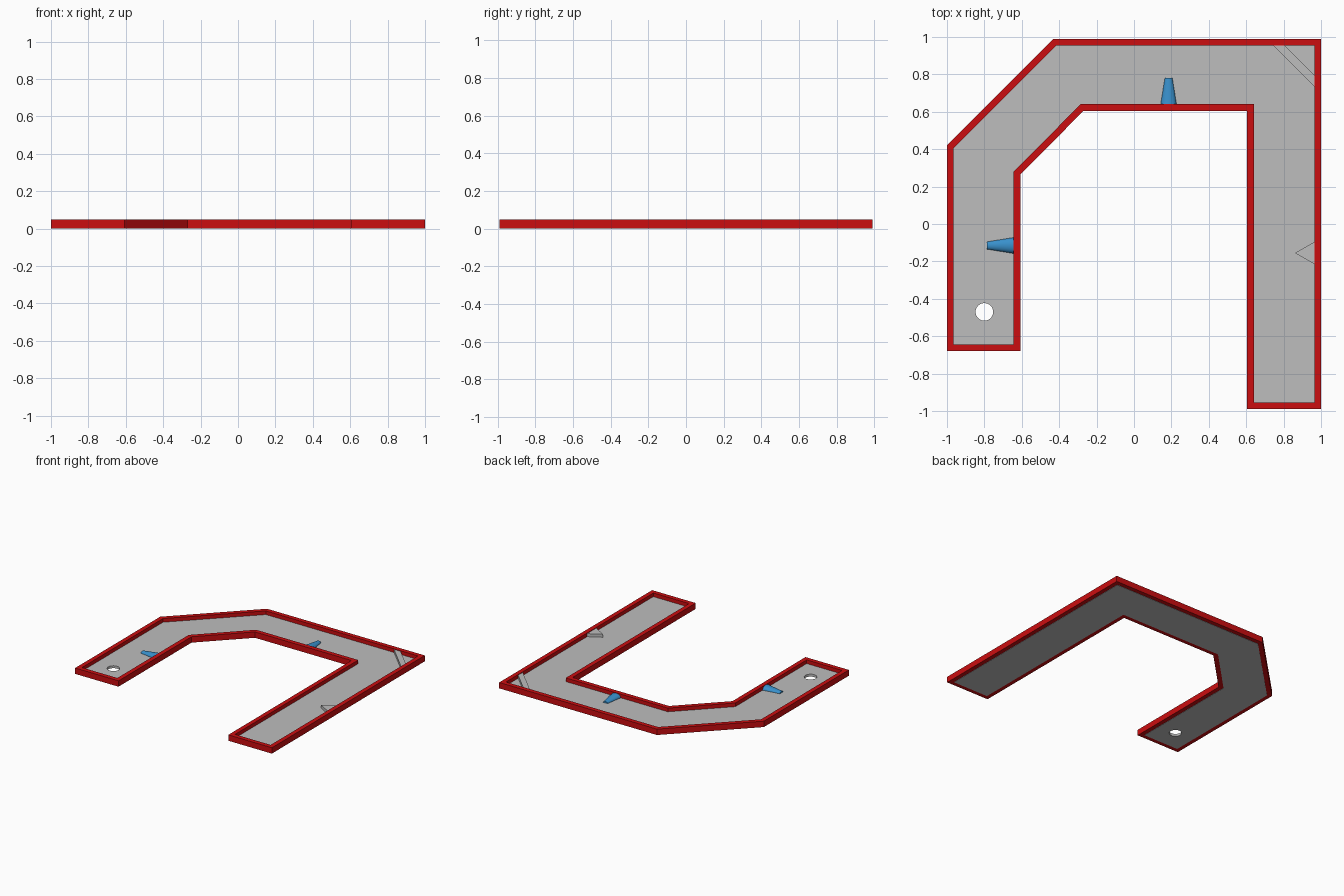
import bpy
import bmesh
from math import pi
from mathutils import Matrix, Vector

if "Cube" in bpy.data.objects:
    bpy.data.objects.remove(bpy.data.objects["Cube"], do_unlink=True)

FLOOR_TOP = 0.02
RAIL_TOP = 0.05
RAIL_WIDTH = 0.036

# Lane outline, anticlockwise
OUTLINE = [(-1, -0.68), (-0.607, -0.68), (-0.607, 0.265), (-0.27, 0.605),
           (0.605, 0.605), (0.605, -0.99), (1, -0.99), (1, 0.99),
           (-0.43, 0.99), (-1, 0.42)]


def material(name, color):
    mat = bpy.data.materials.new(name)
    mat.use_nodes = True
    mat.diffuse_color = (*color, 1)
    mat.node_tree.nodes["Principled BSDF"].inputs["Base Color"].default_value = (*color, 1)
    return mat


RED = material("red rail", (0.6, 0.004, 0.005))
GREY = material("grey floor", (0.51, 0.51, 0.51))
BLUE = material("blue cone", (0.04, 0.28, 0.6))


def finish(bm, name, mat):
    bmesh.ops.recalc_face_normals(bm, faces=bm.faces[:])
    mesh = bpy.data.meshes.new(name)
    bm.to_mesh(mesh)
    bm.free()
    mesh.materials.append(mat)
    obj = bpy.data.objects.new(name, mesh)
    bpy.context.collection.objects.link(obj)
    return obj


def flat_face(bm, points, z):
    face = bm.faces.new([bm.verts.new((x, y, z)) for x, y in points])
    face.normal_update()
    return face


def raise_faces(bm, faces, height):
    made = bmesh.ops.extrude_face_region(bm, geom=faces, use_keep_orig=True)["geom"]
    verts = [v for v in made if isinstance(v, bmesh.types.BMVert)]
    bmesh.ops.translate(bm, vec=(0, 0, height), verts=verts)


def prism(name, points, z0, z1, mat):
    bm = bmesh.new()
    raise_faces(bm, [flat_face(bm, points, z0)], z1 - z0)
    return finish(bm, name, mat)


def lane_part(name, keep_rim, z0, z1, mat):
    """Inset the lane outline, then raise either its rim or its middle."""
    bm = bmesh.new()
    middle = flat_face(bm, OUTLINE, z0)
    rim = bmesh.ops.inset_region(bm, faces=[middle], thickness=RAIL_WIDTH,
                                 use_even_offset=True, use_boundary=True)["faces"]
    unwanted = [middle] if keep_rim else rim
    bmesh.ops.delete(bm, geom=unwanted, context='FACES')
    raise_faces(bm, bm.faces[:], z1 - z0)
    return finish(bm, name, mat)


# Border rail and playing floor
lane_part("border_rail", True, 0.002, RAIL_TOP, RED)
floor = lane_part("floor", False, 0, FLOOR_TOP, GREY)

# Round cup cut through the floor
bpy.ops.mesh.primitive_cylinder_add(vertices=32, radius=0.047, depth=0.2,
                                    location=(-0.8, -0.47, 0))
cutter = bpy.context.object
cutter.name = "cup_cutter"
cutter.hide_render = True
cut = floor.modifiers.new("cup", 'BOOLEAN')
cut.operation = 'DIFFERENCE'
cut.solver = 'EXACT'
cut.object = cutter
bpy.context.view_layer.objects.active = floor
bpy.ops.object.modifier_apply(modifier=cut.name)
bpy.data.objects.remove(cutter, do_unlink=True)

# Bumpers against the outer rail
prism("corner_bumper", [(0.745, 0.955), (0.965, 0.735), (0.965, 0.795), (0.805, 0.955)],
      FLOOR_TOP, 0.045, GREY)
prism("side_bumper", [(0.965, -0.215), (0.965, -0.095), (0.86, -0.155)],
      FLOOR_TOP, 0.045, GREY)


# Half-sunk cones lying on the floor, pointing away from the inner rail
def cone(name, base, turn):
    bm = bmesh.new()
    length = 0.15
    bmesh.ops.create_cone(bm, cap_ends=True, segments=24, radius1=0.044,
                          radius2=0.02, depth=length)
    place = (Matrix.Translation(Vector((*base, FLOOR_TOP)))
             @ Matrix.Rotation(turn, 4, 'Z')
             @ Matrix.Diagonal((1, 1, 0.66, 1))
             @ Matrix.Rotation(-pi / 2, 4, 'X')
             @ Matrix.Translation((0, 0, length / 2)))
    bmesh.ops.transform(bm, matrix=place, verts=bm.verts[:])
    floor_cut = bm.verts[:] + bm.edges[:] + bm.faces[:]
    bmesh.ops.bisect_plane(bm, geom=floor_cut, plane_co=(0, 0, FLOOR_TOP - 0.005),
                           plane_no=(0, 0, 1), clear_inner=True)
    obj = finish(bm, name, BLUE)
    bpy.ops.object.select_all(action='DESELECT')
    obj.select_set(True)
    bpy.context.view_layer.objects.active = obj
    bpy.ops.object.shade_smooth_by_angle()


cone("back_cone", (0.185, 0.63), 0)
cone("side_cone", (-0.635, -0.115), pi / 2)
